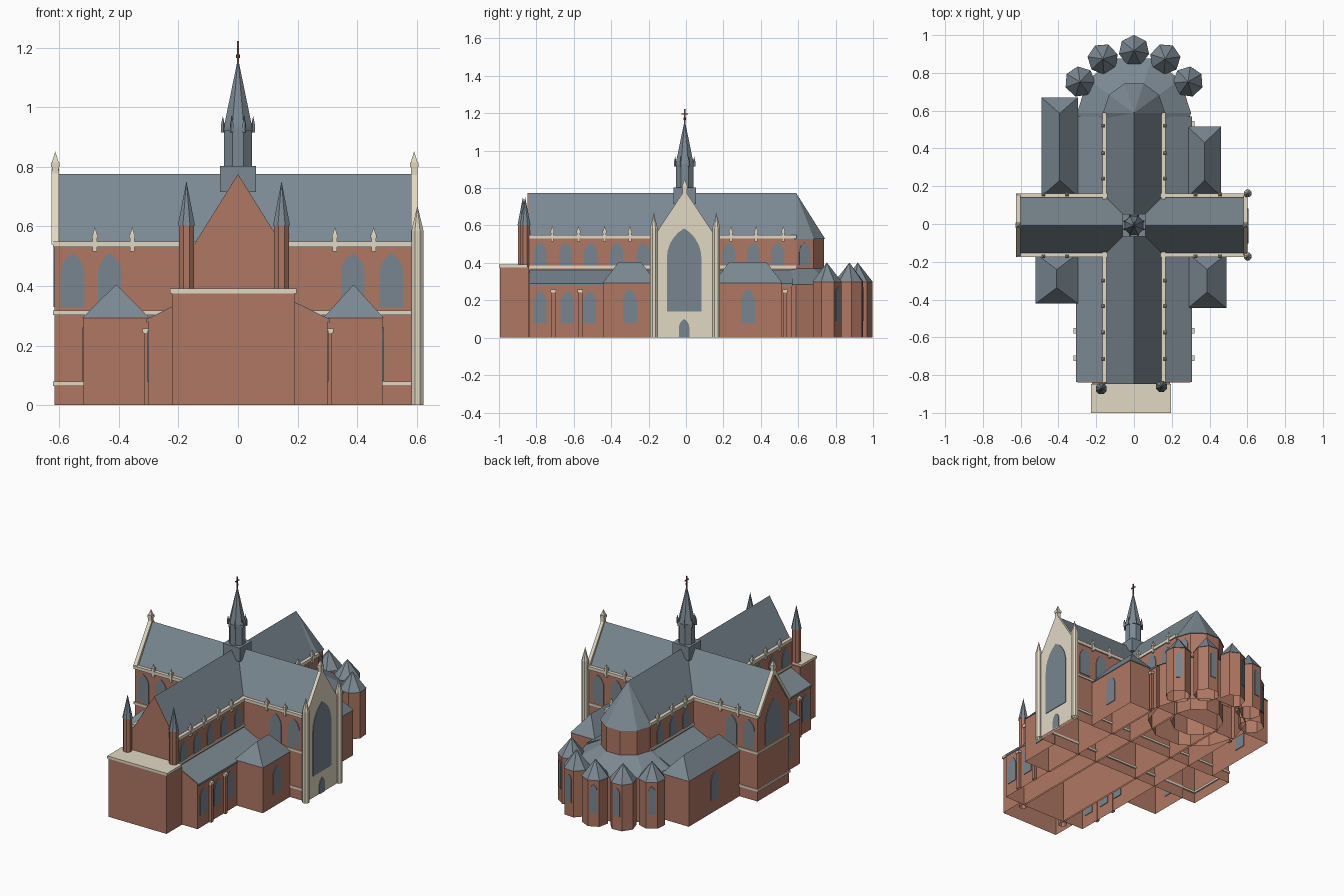
import bpy, bmesh
from math import sin, cos, pi, radians
from mathutils import Vector, Matrix

cube = bpy.data.objects.get("Cube")
if cube:
    bpy.data.objects.remove(cube, do_unlink=True)


def material(name, rgb):
    m = bpy.data.materials.new(name)
    m.use_nodes = True
    m.diffuse_color = (*rgb, 1)
    m.node_tree.nodes["Principled BSDF"].inputs["Base Color"].default_value = (*rgb, 1)
    return m


BRICK = material("red brick", (0.43, 0.185, 0.125))
SLATE = material("slate roof", (0.20, 0.25, 0.29))
STONE = material("pale stone", (0.76, 0.69, 0.55))
GLASS = material("window glass", (0.19, 0.235, 0.275))
RUST = material("rusty iron", (0.22, 0.07, 0.05))


def finish(name, bm, mat):
    """Walls are hollow shells, open where they stand on the ground."""
    bmesh.ops.recalc_face_normals(bm, faces=bm.faces)
    ground = [f for f in bm.faces if all(abs(v.co.z) < 1e-4 for v in f.verts)]
    bmesh.ops.delete(bm, geom=ground, context="FACES")
    me = bpy.data.meshes.new(name)
    bm.to_mesh(me)
    bm.free()
    me.materials.append(mat)
    ob = bpy.data.objects.new(name, me)
    bpy.context.collection.objects.link(ob)


def solid(name, pts, vec, mat):
    """Flat outline pushed along a vector."""
    bm = bmesh.new()
    face = bm.faces.new([bm.verts.new(p) for p in pts])
    ext = bmesh.ops.extrude_face_region(bm, geom=[face])
    moved = [g for g in ext["geom"] if isinstance(g, bmesh.types.BMVert)]
    bmesh.ops.translate(bm, verts=moved, vec=vec)
    finish(name, bm, mat)


def box(name, x0, x1, y0, y1, z0, z1, mat):
    solid(name, [(x0, y0, z0), (x1, y0, z0), (x1, y1, z0), (x0, y1, z0)], (0, 0, z1 - z0), mat)


def along_y(name, xz, y0, y1, mat):
    solid(name, [(x, y0, z) for x, z in xz], (0, y1 - y0, 0), mat)


def along_x(name, yz, x0, x1, mat):
    solid(name, [(x0, y + TY, z) for y, z in yz], (x1 - x0, 0, 0), mat)


def cone(name, n, r0, r1, z0, z1, x, y, mat, turn=0):
    """Polygonal shaft or spire with its first corner at angle turn."""
    bm = bmesh.new()
    place = Matrix.Translation((x, y, (z0 + z1) / 2)) @ Matrix.Rotation(turn - pi / 2, 4, "Z")
    bmesh.ops.create_cone(bm, cap_ends=True, segments=n, radius1=r0, radius2=r1,
                          depth=z1 - z0, matrix=place)
    if r1 == 0:
        bmesh.ops.remove_doubles(bm, verts=bm.verts, dist=1e-5)
    finish(name, bm, mat)


def window(name, x, y, angle, w, z0, z1):
    """Thin pointed-arch plate on a wall whose normal points at angle."""
    spring, steps = z1 - 0.866 * w, 5
    arc = [(-w / 2 + w * cos(t * pi / 3 / steps), spring + w * sin(t * pi / 3 / steps))
           for t in range(steps + 1)]
    outline = [(-w / 2, z0), (w / 2, z0)] + arc + [(-u, z) for u, z in reversed(arc[:-1])]
    n = Vector((cos(angle), sin(angle), 0))
    side = Vector((-n.y, n.x, 0))
    base = Vector((x, y, 0)) - n * 0.004
    solid(name, [base + side * u + Vector((0, 0, z)) for u, z in outline], n * 0.008, GLASS)


def pinnacle(name, x, y, r, z0, z1, z2):
    cone(name + "_shaft", 4, r, r, z0, z1, x, y, STONE, pi / 4)
    cone(name + "_cap_ring", 4, r * 1.3, r * 1.3, z1 - r, z1, x, y, STONE, pi / 4)
    cone(name + "_point", 4, r, 0, z1, z2, x, y, STONE, pi / 4)


def hip_annex(name, x0, x1, y0, y1):
    box(name + "_walls", x0, x1, y0, y1, 0, 0.295, BRICK)
    bm = bmesh.new()
    e = 0.004
    x0, x1, y0, y1 = x0 - e, x1 + e, y0 - e, y1 + e
    mid, inset = (x0 + x1) / 2, 0.085
    a, b, c, d, r, s = [bm.verts.new(p) for p in (
        (x0, y0, 0.293), (x1, y0, 0.293), (x1, y1, 0.293), (x0, y1, 0.293),
        (mid, y0 + inset, 0.405), (mid, y1 - inset, 0.405))]
    for f in ((a, b, r), (b, c, s, r), (c, d, s), (d, a, r, s), (d, c, b, a)):
        bm.faces.new(f)
    finish(name + "_roof", bm, SLATE)


EAVE, RIDGE, HALF = 0.535, 0.775, 0.15
TY = -0.007  # transept axis
gable = [(-HALF, EAVE), (HALF, EAVE), (0, RIDGE)]

# Nave and transept bodies with crossing roofs
box("nave_walls", -0.16, 0.16, -0.845, 0.59, 0, EAVE, BRICK)
along_y("nave_roof", gable, -0.843, 0.59, SLATE)
along_y("nave_front_gable", gable, -0.848, -0.842, BRICK)
box("transept_walls", -0.615, 0.585, TY - 0.16, TY + 0.16, 0, EAVE, BRICK)
along_x("transept_roof", gable, -0.605, 0.585, SLATE)
along_x("right_transept_gable", gable, -0.615, -0.604, BRICK)

# Stone bands around the right transept end
for z in (0.065, 0.303):
    box("transept_end_band", -0.621, -0.606, TY - 0.166, TY + 0.166, z, z + 0.014, STONE)

for s in (-1, 1):
    # Stone bands and parapets along the walls
    a, b = sorted((s * 0.15, s * 0.166))
    for z in (0.065, 0.303):
        box("transept_band", -0.621, 0.585, TY + a, TY + b, z, z + 0.014, STONE)
    box("nave_band", a, b, -0.84, 0.588, 0.37, 0.386, STONE)
    a, b = sorted((s * 0.146, s * 0.168))
    box("nave_parapet", a, b, -0.84, 0.59, 0.53, 0.55, STONE)
    box("transept_parapet", -0.62, 0.585, TY + a, TY + b, 0.53, 0.55, STONE)
    for y in (-0.715, -0.575, -0.435, -0.3, 0.24, 0.375, 0.52):
        pinnacle("nave_pinnacle", s * 0.164, y, 0.011, 0.515, 0.572, 0.598)
    for x in (-0.48, -0.355, 0.325, 0.455):
        pinnacle("transept_pinnacle", x, TY + s * 0.164, 0.011, 0.515, 0.572, 0.598)

    # Upper windows
    face = 0 if s > 0 else pi
    for y in (-0.78, -0.645, -0.51, -0.37, -0.23, 0.23, 0.36, 0.49):
        window("clerestory_window", s * 0.16, y, face, 0.07, 0.386, 0.51)
    for x in (-0.555, -0.43, 0.385, 0.515):
        window("transept_window", x, TY + s * 0.16, s * pi / 2, 0.08, 0.33, 0.51)

    # Side aisles with lean-to roofs and buttresses
    along_y("aisle_walls", [(s * 0.15, 0), (s * 0.3, 0), (s * 0.3, 0.289), (s * 0.15, 0.363)],
            -0.838, 0.568, BRICK)
    along_y("aisle_roof", [(s * 0.15, 0.352), (s * 0.307, 0.277), (s * 0.307, 0.289), (s * 0.15, 0.366)],
            -0.836, 0.57, SLATE)
    for y in (-0.78, -0.635, -0.515):
        window("aisle_window", s * 0.3, y, face, 0.07, 0.08, 0.25)
    for y in (-0.71, -0.565, 0.53):
        a, b = sorted((s * 0.295, s * 0.315))
        box("buttress", a, b, y - 0.011, y + 0.011, 0, 0.245, BRICK)
        a, b = sorted((s * 0.295, s * 0.32))
        box("buttress_cap", a, b, y - 0.014, y + 0.014, 0.243, 0.258, STONE)

# Four hipped annexes in the corners
for name, x0, x1, y0, y1 in (("front_left_annex", 0.29, 0.485, -0.441, -0.16),
                             ("back_left_annex", 0.29, 0.457, 0.15, 0.511),
                             ("front_right_annex", -0.518, -0.3, -0.418, -0.16),
                             ("back_right_annex", -0.487, -0.3, 0.15, 0.667)):
    hip_annex(name, x0, x1, y0, y1)
    outer, face = (x1, 0) if x0 > 0 else (x0, pi)
    window(name + "_window", outer, (y0 + y1) / 2, face, 0.075, 0.08, 0.26)

# Left transept front: stone gable wall, tall window, door and corner turrets
along_x("stone_facade", [(-0.165, 0), (0.165, 0), (0.165, 0.54), (0, 0.79), (-0.165, 0.54)],
        0.58, 0.602, STONE)
window("facade_window", 0.602, -0.01, 0, 0.185, 0.14, 0.585)
window("facade_door", 0.602, -0.01, 0, 0.056, 0, 0.1)
for y in (-0.172, 0.162):
    cone("facade_turret", 8, 0.022, 0.022, 0, 0.585, 0.602, y, STONE, pi / 8)
    cone("facade_turret_point", 8, 0.022, 0, 0.585, 0.67, 0.602, y, STONE, pi / 8)

# Right transept end: stone coping and window
along_x("gable_coping", [(-0.168, 0.54), (0, 0.795), (0.168, 0.54), (0.145, 0.54), (0, 0.76), (-0.145, 0.54)],
        -0.625, -0.6, STONE)
window("gable_window", -0.615, TY, pi, 0.17, 0.33, 0.6)
for x in (-0.613, 0.591):
    pinnacle("gable_pinnacle", x, TY, 0.016, 0.75, 0.815, 0.852)

# Front porch block and stair turrets
box("porch_walls", -0.222, 0.19, -0.995, -0.84, 0, 0.377, BRICK)
box("porch_cap", -0.228, 0.196, -1.0, -0.847, 0.375, 0.391, STONE)
for x, y in ((-0.173, -0.872), (0.146, -0.86)):
    cone("front_turret", 8, 0.027, 0.027, 0, 0.605, x, y, BRICK, pi / 8)
    cone("front_turret_spire", 8, 0.031, 0, 0.603, 0.752, x, y, SLATE, pi / 8)

# Rounded east end: choir, ambulatory and ring of chapels
CY = 0.588
cone("choir_apse_walls", 10, 0.158, 0.158, 0, EAVE, 0, CY, BRICK)
cone("choir_apse_roof", 10, 0.164, 0, 0.528, RIDGE, 0, CY, SLATE)
cone("ambulatory_walls", 10, 0.295, 0.295, 0, 0.29, 0, CY, BRICK)
cone("ambulatory_roof", 10, 0.302, 0.155, 0.285, 0.371, 0, CY, SLATE)
t, r = pi / 10, 0.158 * cos(pi / 10)
window("apse_window", r * cos(t), CY + r * sin(t), t, 0.062, 0.39, 0.51)
for a in (30, 60, 90, 120, 150):
    t = radians(a)
    x, y = 0.33 * cos(t), CY + 0.33 * sin(t)
    cone("chapel_walls", 7, 0.078, 0.078, 0, 0.3, x, y, BRICK, t)
    cone("chapel_roof", 7, 0.082, 0, 0.297, 0.402, x, y, SLATE, t)
    n, r = t + (pi / 7 if a < 100 else -pi / 7), 0.078 * cos(pi / 7)
    window("chapel_window", x + r * cos(n), y + r * sin(n), n, 0.04, 0.09, 0.27)

# Crossing spire with corner points and cross
box("spire_base", -0.06, 0.06, TY - 0.06, TY + 0.06, 0.715, 0.802, SLATE)
cone("spire_shaft", 8, 0.05, 0.05, 0.8, 0.93, 0, TY, SLATE, pi / 8)
cone("spire_ring", 8, 0.055, 0.055, 0.92, 0.932, 0, TY, SLATE, pi / 8)
cone("spire", 8, 0.052, 0, 0.93, 1.165, 0, TY, SLATE, pi / 8)
for i in range(8):
    t = pi / 8 + i * pi / 4
    x, y = 0.055 * cos(t), TY + 0.055 * sin(t)
    cone("spire_point_foot", 4, 0.007, 0.007, 0.915, 0.94, x, y, SLATE, t)
    cone("spire_point", 4, 0.007, 0, 0.94, 0.97, x, y, SLATE, t)
box("cross_post", -0.003, 0.003, TY - 0.003, TY + 0.003, 1.14, 1.222, RUST)
box("cross_arm", -0.003, 0.003, TY - 0.018, TY + 0.018, 1.193, 1.199, RUST)
cone("cross_knob", 8, 0.006, 0.006, 1.165, 1.177, 0, TY, RUST)
